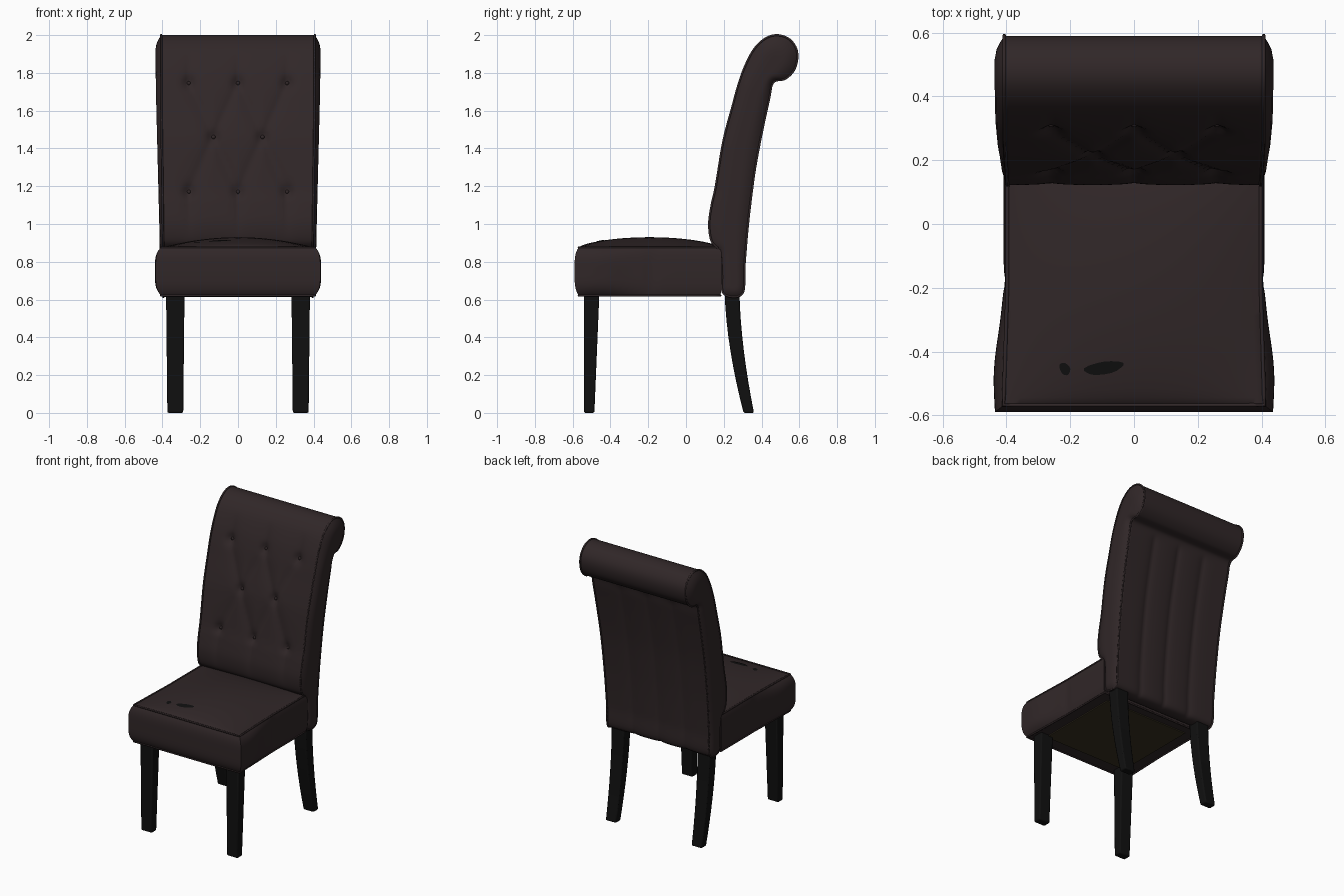
import bpy, bmesh, math
from mathutils import Vector

cube = bpy.data.objects.get("Cube")
if cube:
    bpy.data.objects.remove(cube)


def material(name, rgb, rough=0.7):
    m = bpy.data.materials.new(name)
    m.use_nodes = True
    m.diffuse_color = (*rgb, 1)
    bsdf = m.node_tree.nodes["Principled BSDF"]
    bsdf.inputs["Base Color"].default_value = (*rgb, 1)
    bsdf.inputs["Roughness"].default_value = rough
    return m


LEATHER = material("dark brown leather", (0.030, 0.020, 0.021))
BLACK = material("black wood", (0.005, 0.005, 0.005))
OLIVE = material("olive lining", (0.040, 0.031, 0.015))


def finish(name, bm, mat, angle=40):
    bmesh.ops.recalc_face_normals(bm, faces=bm.faces)
    me = bpy.data.meshes.new(name)
    bm.to_mesh(me)
    bm.free()
    ob = bpy.data.objects.new(name, me)
    bpy.context.collection.objects.link(ob)
    me.materials.append(mat)
    bpy.ops.object.select_all(action='DESELECT')
    ob.select_set(True)
    bpy.context.view_layer.objects.active = ob
    bpy.ops.object.shade_smooth_by_angle(angle=math.radians(angle))
    return ob


def piping(name, points, radius=0.006):
    cu = bpy.data.curves.new(name, 'CURVE')
    cu.dimensions = '3D'
    cu.bevel_depth = radius
    cu.bevel_resolution = 1
    sp = cu.splines.new('POLY')
    sp.points.add(len(points) - 1)
    for p, co in zip(sp.points, points):
        p.co = (*co, 1)
    sp.use_cyclic_u = True
    cu.materials.append(LEATHER)
    bpy.context.collection.objects.link(bpy.data.objects.new(name, cu))


def smooth_loop(pts, steps):
    """Closed Catmull-Rom loop through the points."""
    out, n = [], len(pts)
    for i in range(n):
        a, b, c, d = (Vector(pts[(i + k) % n]) for k in (-1, 0, 1, 2))
        for s in range(steps):
            t = s / steps
            out.append(0.5 * (2 * b + (c - a) * t + (2 * a - 5 * b + 4 * c - d) * t * t
                              + (3 * b - a - 3 * c + d) * t ** 3))
    return out


def nearest(p, a, b):
    a, b = Vector(a), Vector(b)
    t = max(0, min(1, (p - a).dot(b - a) / (b - a).length_squared))
    return a + (b - a) * t


def nearest_on(p, line):
    return min((nearest(p, a, b) for a, b in zip(line, line[1:])),
               key=lambda q: (q - p).length)


# Back rest: side profile (y, z) with rolled top, and its middle line
PROFILE = [(0.20, 0.63), (0.19, 0.74), (0.18, 0.85), (0.135, 0.91), (0.122, 1.0),
           (0.135, 1.1), (0.157, 1.2), (0.19, 1.4), (0.212, 1.5), (0.245, 1.62),
           (0.275, 1.73), (0.31, 1.83), (0.36, 1.925), (0.42, 1.982), (0.48, 2.0),
           (0.54, 1.983), (0.58, 1.937), (0.59, 1.88), (0.572, 1.815), (0.525, 1.768),
           (0.462, 1.75), (0.44, 1.66), (0.405, 1.5), (0.367, 1.3), (0.34, 1.1),
           (0.324, 0.95), (0.31, 0.78), (0.298, 0.63)]
SPINE = [(0.247, 0.68), (0.235, 1.0), (0.28, 1.4), (0.36, 1.7), (0.47, 1.87)]
profile = smooth_loop(PROFILE, 6)

# Tufting: buttons joined by diamond folds and straight pleats
HIGH, MID, LOW = 1.745, 1.46, 1.17
buttons = [(x, z) for z in (HIGH, LOW) for x in (-0.26, 0, 0.26)] + [(-0.13, MID), (0.13, MID)]
folds = []
for s in (-1, 1):
    for x in (0, 0.26 * s):
        for z in (HIGH, LOW):
            folds.append(((0.13 * s, MID), (x, z)))
for x in (-0.26, 0, 0.26):
    folds += [((x, HIGH), (x, 1.9)), ((x, LOW), (x, 0.9))]


def tuft(x, z):
    p = Vector((x, z))
    fold = min((nearest(p, a, b) - p).length for a, b in folds)
    pit = min((Vector(b) - p).length for b in buttons)
    fade = max(0, min(1, (1.92 - z) / 0.14)) * max(0, min(1, (z - 0.9) / 0.2))
    return fade * (0.016 * math.exp(-fold / 0.035) + 0.022 * math.exp(-(pit / 0.03) ** 2))


def spine_y(z):
    for (y0, z0), (y1, z1) in zip(SPINE, SPINE[1:]):
        if z <= z1:
            return y0 + (y1 - y0) * (z - z0) / (z1 - z0)
    return SPINE[-1][0]


def half_width(z):
    return 0.395 + 0.012 * max(0, min(1, (z - 0.8) / 0.9))


def back_point(u, p):
    y, z = p
    x = u * half_width(z)
    if y < spine_y(z):
        y += tuft(x, z)
    elif z < 1.74:
        seam = min(abs(x - c) for c in (-0.2, 0, 0.2))
        y -= 0.012 * math.exp(-seam / 0.03) * min(1, (1.74 - z) / 0.05)
    return (x, y, z)


bm = bmesh.new()
COLS = 56
rings = [[bm.verts.new(back_point(2 * i / COLS - 1, p)) for p in profile]
         for i in range(COLS + 1)]
for side in (-1, 1):
    # padded side panels swell outward toward the middle line
    for t in (0.06, 0.18, 0.36, 0.6, 0.85):
        ring = []
        for p in profile:
            q = p.lerp(nearest_on(p, SPINE), t)
            swell = (0.018 + 0.012 * max(0, (q.y - 0.9))) * math.sin(min(1, t / 0.6) * math.pi / 2)
            ring.append(bm.verts.new((side * (half_width(q.y) + swell), q.x, q.y)))
        rings.insert(0, ring) if side < 0 else rings.append(ring)
n = len(profile)
for r, s in zip(rings, rings[1:]):
    for i in range(n):
        bm.faces.new((r[i], r[(i + 1) % n], s[(i + 1) % n], s[i]))
for ring in (rings[0], rings[-1]):
    bm.faces.new(ring)
finish("back_rest", bm, LEATHER, 60)
for side, label in ((1, "left"), (-1, "right")):
    piping(f"back_piping_{label}", [back_point(side, p) for p in profile])

# Buttons
for i, (x, z) in enumerate(buttons):
    front = min((p for p in profile if p.x < spine_y(p.y)), key=lambda p: abs(p.y - z))
    bm = bmesh.new()
    bmesh.ops.create_uvsphere(bm, u_segments=12, v_segments=8, radius=0.011)
    bmesh.ops.translate(bm, verts=bm.verts, vec=(x, front.x + 0.034, z))
    finish(f"back_button_{i + 1}", bm, LEATHER)

# Seat: padded box with crowned top
BOTTOM, TOP, FRONT, REAR = 0.622, 0.877, -0.568, 0.182


def crown(u, v):
    return 0.053 * (1 - u * u) * max(0, 1 - v * v) ** 0.7


def seat_point(u, v, w):
    puff = max(0, 1 - w ** 4)
    y = FRONT + (REAR - FRONT) * (v + 1) / 2
    fullness = 0.022 * math.exp(-((y + 0.47) / 0.16) ** 2) + 0.012
    crease = 0.008 * math.exp(-abs(y + 0.18) / 0.02)
    x = u * (0.397 + 0.012 * max(0, -v) + (fullness - crease) * puff)
    y += (-0.022 if v < 0 else 0.008) * puff * abs(v) ** 8
    z = BOTTOM + (TOP - BOTTOM) * (w + 1) / 2
    if w > 0.99:
        z += crown(u, v)
    return (x, y, z)


bm = bmesh.new()
bmesh.ops.create_cube(bm, size=2)
bmesh.ops.subdivide_edges(bm, edges=bm.edges[:], cuts=31, use_grid_fill=True)
for v in bm.verts:
    v.co = seat_point(*v.co)
finish("seat", bm, LEATHER, 50)
steps = [i / 12 - 1 for i in range(24)]
outline = ([(s, -1) for s in steps] + [(1, s) for s in steps]
           + [(-s, 1) for s in steps] + [(-1, -s) for s in steps])
for label, w in (("top", 1), ("bottom", -1)):
    piping(f"seat_piping_{label}", [seat_point(u, v, w) for u, v in outline])

# Dark worn marks lying on the seat top
for i, (cx, cy, rx, ry, slope) in enumerate(((-0.095, -0.452, 0.062, 0.02, 0.14),
                                             (-0.217, -0.455, 0.017, 0.019, -0.3))):
    bm = bmesh.new()
    rim = []
    for k in range(16):
        a = k * math.pi / 8
        x = cx + rx * math.cos(a) * (1 + 0.1 * math.sin(3 * a))
        y = cy + ry * math.sin(a) + slope * (x - cx)
        v = 2 * (y - FRONT) / (REAR - FRONT) - 1
        rim.append(bm.verts.new((x, y, TOP + crown(x / 0.4, v) + 0.003)))
    bm.faces.new(rim)
    finish(f"seat_mark_{i + 1}", bm, BLACK)

# Lining under the seat
bm = bmesh.new()
bmesh.ops.create_cube(bm, size=1)
for v in bm.verts:
    v.co = (v.co.x * 0.64, -0.18 + v.co.y * 0.6, 0.619 + v.co.z * 0.008)
finish("seat_lining", bm, OLIVE)


# Legs: square sections lofted along stations (z, front y, rear y, half width)
def leg(name, x, stations):
    bm = bmesh.new()
    rings = [[bm.verts.new((x + sx * h, y, z)) for sx, y in ((-1, a), (1, a), (1, b), (-1, b))]
             for z, a, b, h in stations]
    for r, s in zip(rings, rings[1:]):
        for i in range(4):
            bm.faces.new((r[i], r[(i + 1) % 4], s[(i + 1) % 4], s[i]))
    bm.faces.new(rings[0])
    bm.faces.new(rings[-1])
    ob = finish(name, bm, BLACK, 30)
    bev = ob.modifiers.new("soft_edges", 'BEVEL')
    bev.width = 0.008
    bev.segments = 2
    bev.limit_method = 'ANGLE'


front = [(0, -0.54, -0.485, 0.042), (0.65, -0.54, -0.458, 0.049)]
rear = []
for i in range(9):
    t = i / 8
    bend = (1 - t) ** 1.7
    rear.append((0.65 * t, 0.205 + 0.1 * bend, 0.283 + 0.077 * bend, 0.040 + 0.009 * t))
for side, label in ((1, "left"), (-1, "right")):
    leg(f"front_leg_{label}", side * 0.332, front)
    leg(f"rear_leg_{label}", side * 0.332, rear)
